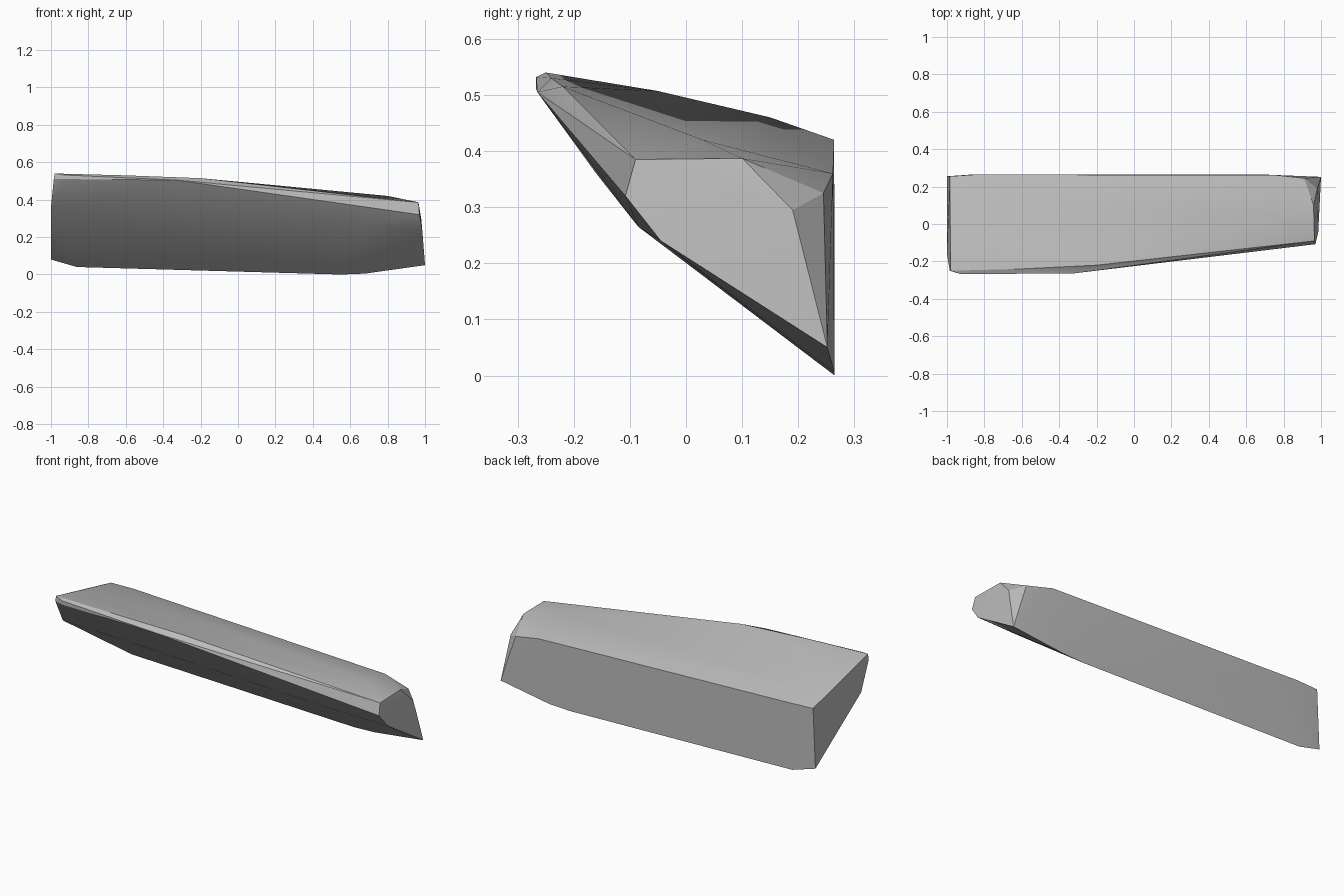
import bpy
import bmesh
import math

default_cube = bpy.data.objects.get("Cube")
if default_cube:
    bpy.data.objects.remove(default_cube, do_unlink=True)


def make_material(name, colour):
    material = bpy.data.materials.new(name)
    material.use_nodes = True
    material.diffuse_color = colour
    shader = next(n for n in material.node_tree.nodes if n.type == "BSDF_PRINCIPLED")
    shader.inputs["Base Color"].default_value = colour
    shader.inputs["Roughness"].default_value = 0.8
    return material


def build_hull(name, edges, material):
    """Stretch a chiselled convex skin over the corner points of all edges."""
    bm = bmesh.new()
    for edge in edges:
        for point in edge:
            bm.verts.new(point)
    hull = bmesh.ops.convex_hull(bm, input=bm.verts[:])
    spare = {g for key in ("geom_interior", "geom_unused") for g in hull[key]
             if isinstance(g, bmesh.types.BMVert)}
    bmesh.ops.delete(bm, geom=list(spare), context="VERTS")
    bmesh.ops.dissolve_limit(bm, angle_limit=math.radians(1),
                             verts=bm.verts[:], edges=bm.edges[:])
    bmesh.ops.recalc_face_normals(bm, faces=bm.faces[:])
    mesh = bpy.data.meshes.new(name)
    bm.to_mesh(mesh)
    bm.free()
    mesh.materials.append(material)
    obj = bpy.data.objects.new(name, mesh)
    bpy.context.collection.objects.link(obj)
    return obj


# Long edges of the slab, each running from the -x end to the +x end
top_front_edge = [(-.98, -.25, .54), (-.6, -.24, .53),
                  (-.2, -.22, .515), (.965, -.09, .385)]
front_lip = [(-.985, -.25, .51), (-.93, -.267, .532), (-.93, -.267, .51),
             (-.33, -.265, .505), (.97, -.108, .32)]
front_crease = [(-1, -.16, .36), (.7, -.085, .265), (.985, -.045, .24)]
bottom_edge = [(-1, .255, .08), (-.86, .265, .04),
               (.55, .265, 0), (.68, .265, .005), (1, .252, .05)]
top_back_edge = [(-.985, .255, .422), (-.85, .264, .42),
                 (.75, .262, .36), (.91, .245, .325)]

# Gentle crown of the upper face and the chipped corner of the +x end
crown = [(-.95, -.05, .507), (-.9, .15, .46), (.8, .03, .42)]
chipped_corner = [(.96, .1, .387), (.98, .19, .295)]

stone_grey = make_material("stone grey", (0.5, 0.5, 0.5, 1))
slab = build_hull("stone_slab", [top_front_edge, front_lip, front_crease, bottom_edge,
                                 top_back_edge, crown, chipped_corner], stone_grey)

# Soft shading on the shallow bends, crisp edges on the chips
bpy.ops.object.select_all(action="DESELECT")
slab.select_set(True)
bpy.context.view_layer.objects.active = slab
bpy.ops.object.shade_smooth_by_angle(angle=math.radians(22))
